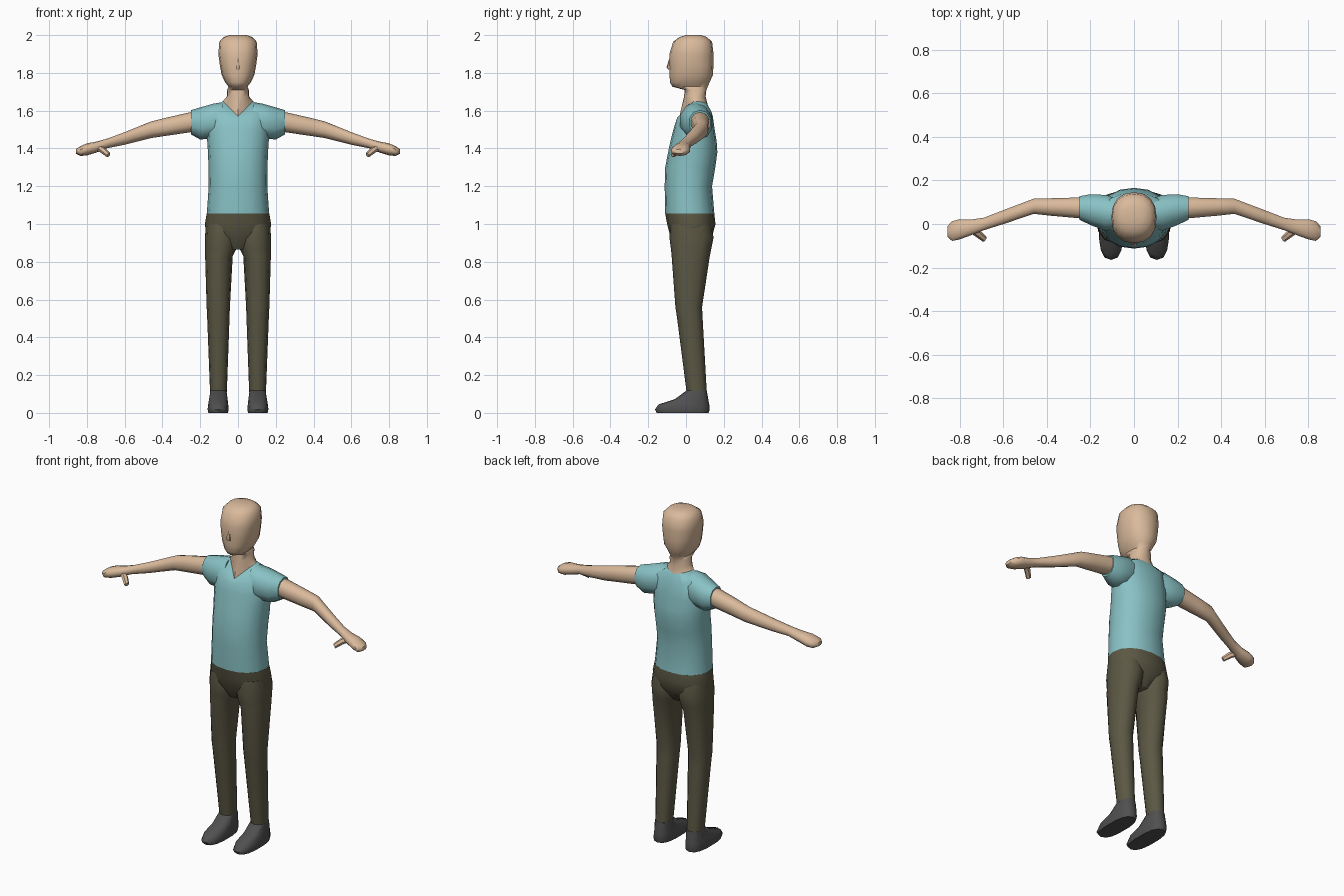
import bpy, bmesh, math
from mathutils import Vector


def material(name, rgb):
    m = bpy.data.materials.new(name)
    m.diffuse_color = (*rgb, 1)
    return m


SKIN = material("skin", (0.70, 0.49, 0.33))
SHIRT = material("shirt teal", (0.25, 0.54, 0.56))
TROUSERS = material("trouser olive", (0.105, 0.097, 0.058))
SHOE = material("shoe grey", (0.08, 0.08, 0.082))


def oval(a0, a1, b0, b1, n, p):
    """Superellipse in the box a0..a1, b0..b1, starting at the middle of the b0 side."""
    ca, cb, ra, rb = (a0 + a1) / 2, (b0 + b1) / 2, (a1 - a0) / 2, (b1 - b0) / 2
    pts = []
    for i in range(n):
        t = 2 * math.pi * i / n
        s, c = math.sin(t), -math.cos(t)
        pts.append((ca + ra * math.copysign(abs(s) ** (2 / p), s),
                    cb + rb * math.copysign(abs(c) ** (2 / p), c)))
    return pts


def level(z, x0, x1, y0, y1, n=16, p=2.2):
    return [Vector((a, b, z)) for a, b in oval(x0, x1, y0, y1, n, p)]


def upright(x, y0, y1, z0, z1, n=10, p=2.2):
    return [Vector((x, a, b)) for a, b in oval(y0, y1, z0, z1, n, p)]


def loft(name, rings, mat, side=1, angle=50):
    bm = bmesh.new()
    rows = [[bm.verts.new((v.x * side, v.y, v.z)) for v in r] for r in rings]
    for a, b in zip(rows, rows[1:]):
        for i in range(len(a)):
            j = (i + 1) % len(a)
            bm.faces.new((a[i], a[j], b[j], b[i]))
    bm.faces.new(rows[0])
    bm.faces.new(rows[-1])
    bmesh.ops.recalc_face_normals(bm, faces=bm.faces)
    me = bpy.data.meshes.new(name)
    bm.to_mesh(me)
    bm.free()
    me.materials.append(mat)
    ob = bpy.data.objects.new(name, me)
    bpy.context.collection.objects.link(ob)
    bpy.ops.object.select_all(action='DESELECT')
    ob.select_set(True)
    bpy.context.view_layer.objects.active = ob
    bpy.ops.object.shade_smooth_by_angle(angle=math.radians(angle))
    return ob


# V-shaped neck opening shared by the shirt and the neck
collar = []
for v in level(0, -0.08, 0.08, -0.035, 0.115, p=2):
    k = abs(v.x) / 0.08
    if v.y < 0.04:
        collar.append(Vector((v.x, -0.035 + 0.075 * k, 1.57 + 0.08 * k)))
    else:
        collar.append(Vector((v.x, v.y, 1.63 + 0.02 * k)))

# shoulder line, raised at the sides
shoulder = [Vector((v.x, v.y, 1.54 + (0.06 if v.y < 0.045 else 0.055) * abs(v.x) / 0.15
                    + (0.03 if v.y > 0.1 else 0)))
            for v in level(0, -0.15, 0.15, -0.053, 0.142)]

# shirt body
body = [(1.055, 0.165, -0.11, 0.15), (1.20, 0.155, -0.113, 0.138),
        (1.30, 0.156, -0.11, 0.155), (1.38, 0.159, -0.095, 0.166),
        (1.44, 0.163, -0.082, 0.162), (1.50, 0.165, -0.067, 0.152)]
loft("shirt_body", [level(z, -w, w, f, b) for z, w, f, b in body] + [shoulder, collar], SHIRT)

# neck and head in one piece
head = [(1.675, 0.059, -0.01, 0.104), (1.71, 0.058, -0.008, 0.108),
        (1.727, 0.05, -0.072, 0.115), (1.75, 0.068, -0.085, 0.125),
        (1.79, 0.087, -0.087, 0.143), (1.84, 0.096, -0.088, 0.145),
        (1.90, 0.104, -0.088, 0.146), (1.965, 0.099, -0.068, 0.138),
        (1.99, 0.075, -0.035, 0.11), (2.0, 0.045, 0.0, 0.08)]
loft("head_and_neck", [collar] + [level(z, -w, w, f, b, p=2.3) for z, w, f, b in head], SKIN)

# nose
loft("nose", [level(1.818, -0.012, 0.012, -0.094, -0.08, 6, 2),
              level(1.83, -0.013, 0.013, -0.103, -0.08, 6, 2),
              level(1.875, -0.004, 0.004, -0.089, -0.08, 6, 2)], SKIN)

# trouser seat
seat = [(1.055, 0.166, -0.11, 0.15), (1.0, 0.175, -0.10, 0.156),
        (0.93, 0.168, -0.082, 0.138), (0.865, 0.06, -0.045, 0.09)]
loft("trouser_seat", [level(z, -w, w, f, b) for z, w, f, b in seat], TROUSERS)

leg = [(1.0, 0.01, 0.17, -0.08, 0.13), (0.93, 0.003, 0.175, -0.088, 0.146),
       (0.87, 0.008, 0.175, -0.08, 0.134), (0.83, 0.028, 0.174, -0.076, 0.126),
       (0.56, 0.043, 0.166, -0.056, 0.085), (0.50, 0.045, 0.163, -0.047, 0.088),
       (0.11, 0.059, 0.148, 0.003, 0.11)]
shoe = [(0.0, 0.052, 0.158, -0.155, 0.12), (0.018, 0.048, 0.162, -0.165, 0.125),
        (0.045, 0.051, 0.159, -0.145, 0.123), (0.072, 0.054, 0.154, -0.06, 0.118),
        (0.118, 0.06, 0.147, 0.002, 0.11)]
sleeve = [(0.08, -0.02, 0.12, 1.47, 1.645), (0.13, -0.035, 0.137, 1.455, 1.637),
          (0.20, -0.008, 0.14, 1.447, 1.617), (0.25, 0.017, 0.13, 1.475, 1.602)]
arm = [(0.20, 0.025, 0.125, 1.495, 1.595), (0.25, 0.024, 0.124, 1.486, 1.592),
       (0.38, 0.036, 0.12, 1.467, 1.563), (0.46, 0.045, 0.118, 1.455, 1.543),
       (0.60, -0.002, 0.065, 1.42, 1.486), (0.69, -0.03, 0.03, 1.402, 1.453),
       (0.75, -0.054, 0.022, 1.378, 1.436), (0.80, -0.073, 0.024, 1.363, 1.427),
       (0.835, -0.08, 0.015, 1.36, 1.412), (0.857, -0.06, -0.01, 1.372, 1.396)]

for side, label in ((1, "left"), (-1, "right")):
    loft(label + "_trouser_leg", [level(*r, n=12) for r in leg], TROUSERS, side)
    loft(label + "_shoe", [level(*r, n=14, p=2.6) for r in shoe], SHOE, side)
    loft(label + "_sleeve", [upright(*r) for r in sleeve], SHIRT, side)
    loft(label + "_arm", [upright(*r) for r in arm], SKIN, side)
    # thumb pointing forward, down and inward
    thumb = [((0.745, -0.025, 1.405), 0.018), ((0.715, -0.045, 1.39), 0.017),
             ((0.686, -0.07, 1.365), 0.014)]
    axis = (Vector(thumb[2][0]) - Vector(thumb[0][0])).normalized()
    u = axis.cross(Vector((0, 0, 1))).normalized()
    w = axis.cross(u)
    loft(label + "_thumb", [[Vector(c) + r * (math.cos(t) * u + math.sin(t) * w)
                             for t in (k * math.pi / 3 for k in range(6))]
                            for c, r in thumb], SKIN, side)
